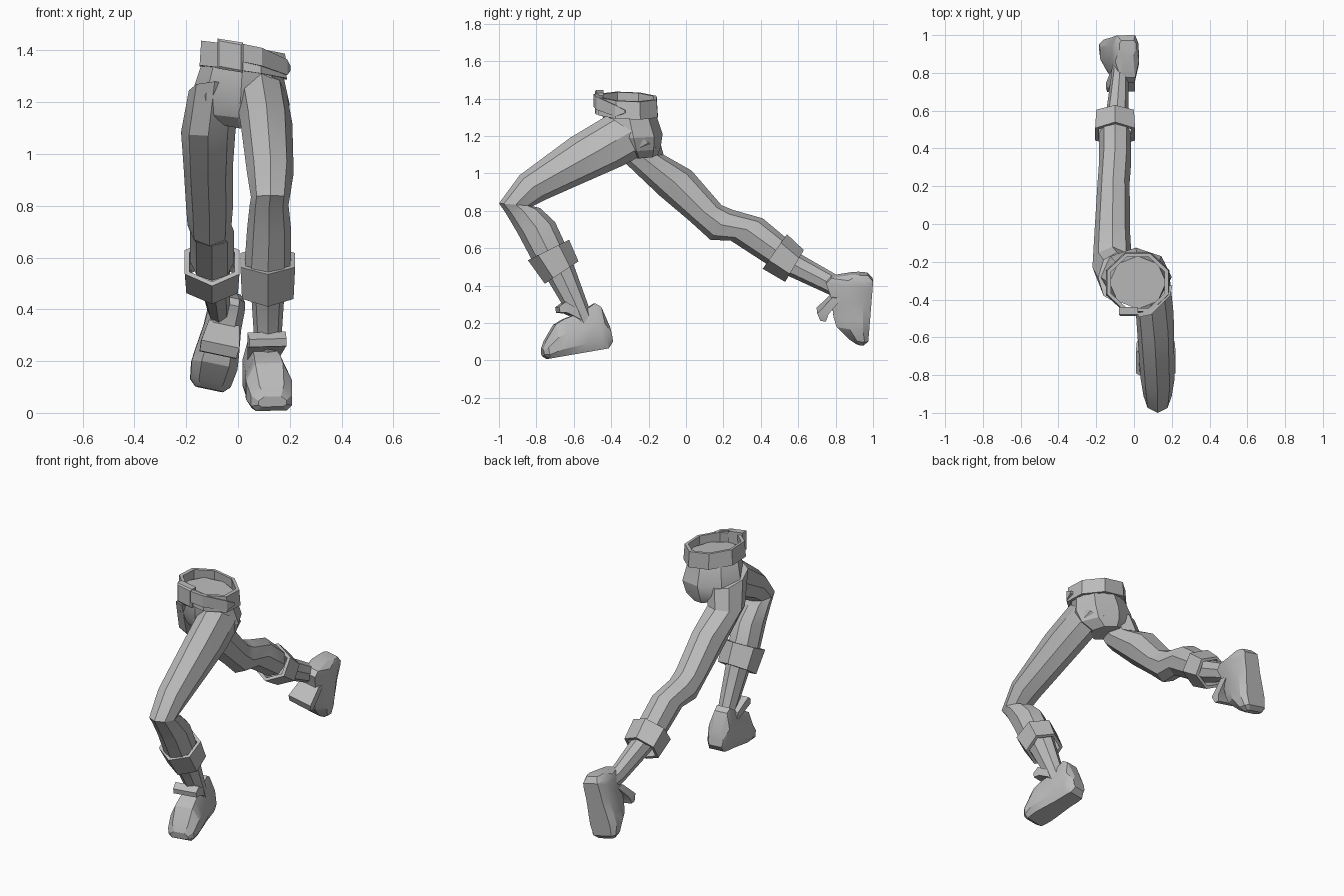
import bpy
import bmesh
from math import sin, cos, pi, radians
from mathutils import Vector

old = bpy.data.objects.get("Cube")
if old:
    bpy.data.objects.remove(old, do_unlink=True)

# Single flat grey for every part
GREY = (0.5, 0.5, 0.5, 1)
grey = bpy.data.materials.new("plain grey")
grey.use_nodes = True
grey.diffuse_color = GREY
grey.node_tree.nodes["Principled BSDF"].inputs["Base Color"].default_value = GREY


def ngon(sides, flat=False):
    """Unit section; flat=True puts flats, not corners, on the axes."""
    phase = pi / sides if flat else 0
    size = 1 / cos(phase)
    return [(size * cos(2 * pi * i / sides + phase),
             size * sin(2 * pi * i / sides + phase)) for i in range(sides)]


def ring(centre, a, b, section):
    """Place a section on a centre with two half-axes."""
    return [Vector(centre) + Vector(a) * u + Vector(b) * v for u, v in section]


def limb_ring(x, half, top, bottom, section):
    """Ring across a limb, from its upper to its lower edge in the side plane."""
    t, b = Vector((x, *top)), Vector((x, *bottom))
    return ring((t + b) / 2, (half, 0, 0), (t - b) / 2, section)


def loft(name, rings, tube=False):
    """Skin rings into a solid, or into a closed tube wall."""
    bm = bmesh.new()
    loops = [[bm.verts.new(p) for p in r] for r in rings]
    pairs = list(zip(loops, loops[1:]))
    if tube:
        pairs.append((loops[-1], loops[0]))
    else:
        bm.faces.new(loops[0])
        bm.faces.new(loops[-1])
    for lo, hi in pairs:
        for i in range(len(lo)):
            j = (i + 1) % len(lo)
            bm.faces.new((lo[i], lo[j], hi[j], hi[i]))
    bmesh.ops.recalc_face_normals(bm, faces=bm.faces)
    mesh = bpy.data.meshes.new(name)
    bm.to_mesh(mesh)
    bm.free()
    mesh.materials.append(grey)
    obj = bpy.data.objects.new(name, mesh)
    bpy.context.collection.objects.link(obj)
    bpy.ops.object.select_all(action='DESELECT')
    obj.select_set(True)
    bpy.context.view_layer.objects.active = obj
    bpy.ops.object.shade_smooth_by_angle(angle=radians(25))
    return obj


def shrink(points, factor):
    mid = sum(points, Vector()) / len(points)
    return [mid + (p - mid) * factor for p in points]


def band(name, upper, lower, factor):
    """Open band with a wall thickness."""
    loft(name, [shrink(upper, factor), upper, lower, shrink(lower, factor)], tube=True)


# Pelvis: x, y, z, half width, half depth
OCT = ngon(8)
pelvis = [
    (.02, -.31, 1.36, .15, .14),
    (.015, -.30, 1.30, .165, .145),
    (.01, -.28, 1.21, .19, .155),
    (.0, -.265, 1.14, .17, .13),
    (.0, -.25, 1.10, .10, .10),
]
loft("pelvis", [ring((x, y, z), (w, 0, -.02), (0, d, 0), OCT)
                for x, y, z, w, d in pelvis])

# Belt, tilted down toward the left side
OCT_FLAT = ngon(8, flat=True)


def belt_ring(z, grow=1):
    return ring((.02, -.31, z), (.162 * grow, 0, -.025), (0, .153 * grow, -.006), OCT_FLAT)


band("belt", belt_ring(1.41), belt_ring(1.315, 1.04), .88)

# Buckle and strap end on the front of the belt
PLATE = [(-1, -1), (1, -1), (1, 1), (-1, 1)]
loft("buckle", [ring((-.03, y, 1.38), (.05 * s, 0, -.008), (0, 0, .058 * s), PLATE)
                for y, s in ((-.44, 1), (-.48, 1), (-.487, .85))])
strap = []
for degrees, mid, half in ((-90, 1.39, .035), (-67, 1.375, .035),
                           (-22, 1.335, .03), (-5, 1.33, .008)):
    out = Vector((cos(radians(degrees)), sin(radians(degrees)), 0))
    strap.append(ring(Vector((.02, -.31, mid)) + out * .172, out * .012, (0, 0, half), PLATE))
loft("strap_end", strap)

# Legs: x, half width, upper edge (y, z), lower edge (y, z)
left_leg = [
    (.09, .10, (-.42, 1.31), (-.16, 1.14)),
    (.11, .10, (-.62, 1.19), (-.33, 1.045)),
    (.125, .09, (-.89, .99), (-.75, .86)),
    (.125, .075, (-1.0, .84), (-.82, .825)),
    (.12, .075, (-.965, .79), (-.78, .815)),
    (.12, .085, (-.90, .68), (-.70, .74)),
    (.115, .09, (-.82, .53), (-.64, .61)),
]
left_shin = [
    (.115, .07, (-.79, .50), (-.62, .58)),
    (.115, .065, (-.74, .43), (-.60, .51)),
    (.115, .05, (-.62, .23), (-.51, .26)),
    (.11, .05, (-.60, .17), (-.48, .19)),
]
right_leg = [
    (-.09, .10, (-.15, 1.21), (-.42, 1.28)),
    (-.115, .105, (-.12, 1.10), (-.34, 1.07)),
    (-.115, .095, (.03, 1.015), (-.14, .88)),
    (-.11, .09, (.19, .83), (.02, .745)),
    (-.11, .085, (.25, .805), (.13, .645)),
    (-.10, .085, (.41, .76), (.24, .64)),
    (-.10, .085, (.53, .66), (.44, .51)),
]
right_shin = [
    (-.095, .065, (.55, .62), (.47, .49)),
    (-.09, .06, (.61, .57), (.54, .455)),
    (-.075, .045, (.81, .455), (.77, .35)),
    (-.07, .045, (.87, .44), (.84, .34)),
]
HEX = [(v, u) for u, v in ngon(6)]
for name, rows in (("left_trouser_leg", left_leg), ("right_trouser_leg", right_leg),
                   ("left_shin", left_shin), ("right_shin", right_shin)):
    loft(name, [limb_ring(*row, OCT) for row in rows])

# Turned-up cuffs
cuffs = {
    "left_cuff": ((.115, .122, (-.845, .535), (-.625, .645)),
                  (.115, .115, (-.755, .41), (-.575, .53))),
    "right_cuff": ((-.10, .122, (.54, .675), (.41, .49)),
                   (-.10, .115, (.63, .59), (.53, .42))),
}
for name, (upper, lower) in cuffs.items():
    band(name, limb_ring(*upper, HEX), limb_ring(*lower, HEX), .82)

# Shoes: distance from heel, sole height, top height, half width
SHOE = [(1, .2), (.6, 1), (-.6, 1), (-1, .2), (-1, -.6), (-.75, -1), (.75, -1), (1, -.6)]
shoe = [
    (-.02, .03, .11, .045),
    (.01, .0, .225, .065),
    (.04, .0, .25, .07),
    (.12, .0, .215, .072),
    (.22, .0, .195, .085),
    (.27, .0, .175, .09),
    (.335, .0, .10, .08),
    (.36, .02, .06, .055),
]
tongue = [
    (.11, .16, .21, .06),
    (.20, .225, .285, .075),
    (.24, .235, .265, .072),
]


def footwear(side, heel, forward, up):
    f = Vector(forward).normalized()
    across = f.cross(Vector(up)).normalized()
    u = across.cross(f)
    for part, rows, section in (("shoe", shoe, SHOE), ("shoe_tongue", tongue, PLATE)):
        loft(side + "_" + part,
             [ring(Vector(heel) + f * d + u * (lo + hi) / 2,
                   across * w, u * (hi - lo) / 2, section) for d, lo, hi, w in rows])


footwear("left", (.08, -.41, .065), (.15, -.98, -.17), (0, -.17, 1))
footwear("right", (-.04, 1.0, .44), (-.2, -.08, -.96), (.05, -1, .1))
